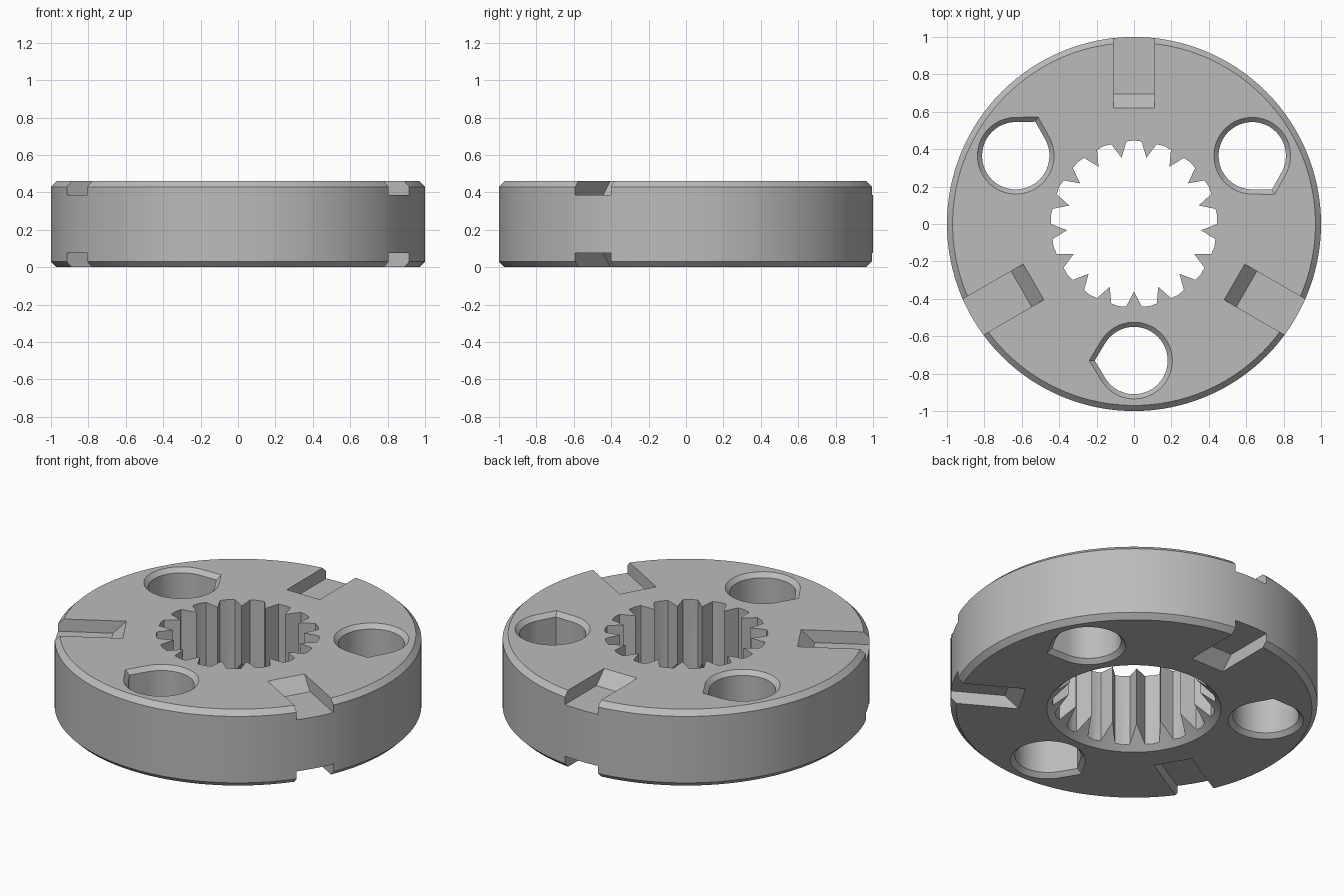
import bpy
import bmesh
from math import sin, cos, acos, pi, radians
from mathutils import Matrix

if "Cube" in bpy.data.objects:
    bpy.data.objects.remove(bpy.data.objects["Cube"])

HEIGHT = 0.46
CHAMFER = 0.03
TEETH = 17

steel = bpy.data.materials.new("grey_steel")
steel.use_nodes = True
steel.diffuse_color = (0.5, 0.5, 0.5, 1)
steel.node_tree.nodes["Principled BSDF"].inputs["Base Color"].default_value = (0.5, 0.5, 0.5, 1)


def loft(name, outline, levels, turn=Matrix()):
    """Solid from a 2D outline scaled at each (scale, z) level."""
    bm = bmesh.new()
    rings = [[bm.verts.new((x * s, y * s, z)) for x, y in outline] for s, z in levels]
    n = len(outline)
    bm.faces.new(rings[0][::-1])
    bm.faces.new(rings[-1])
    for low, high in zip(rings, rings[1:]):
        for i in range(n):
            j = (i + 1) % n
            bm.faces.new((low[i], low[j], high[j], high[i]))
    bm.transform(turn)
    bmesh.ops.recalc_face_normals(bm, faces=bm.faces)
    mesh = bpy.data.meshes.new(name)
    bm.to_mesh(mesh)
    bm.free()
    mesh.materials.append(steel)
    obj = bpy.data.objects.new(name, mesh)
    bpy.context.collection.objects.link(obj)
    return obj


def arc(radius, start, end, count):
    return [(radius * cos(start + (end - start) * i / count),
             radius * sin(start + (end - start) * i / count)) for i in range(count + 1)]


# Chamfered disc
circle = arc(1, 0, 2 * pi, 128)[:-1]
disc = loft("splined_disc", circle, [(1 - CHAMFER, 0), (1, CHAMFER),
                                     (1, HEIGHT - CHAMFER), (1 - CHAMFER, HEIGHT)])
cutters = []

# Splined bore with pointed teeth
spline = []
pitch = 2 * pi / TEETH
for i in range(TEETH):
    a = -pi / 2 + i * pitch
    for radius, offset in ((0.36, 0), (0.443, 0.25), (0.447, 0.5), (0.443, 0.75)):
        spline.append((radius * cos(a + offset * pitch), radius * sin(a + offset * pitch)))
cutters.append(loft("bore_cutter", spline, [(1, -0.1), (1, HEIGHT + 0.1)]))

# Lead-in cone under the bore
cutters.append(loft("cone_cutter", circle, [(0.495, -0.02), (0.3, 0.175)]))

# Teardrop holes, countersunk on both faces
R, TIP = 0.18, 0.21
a = acos(R / TIP)
teardrop = arc(R, a, 2 * pi - a, 48) + [(TIP, 0)]
wide = 0.23 / R
hole_levels = [(wide, -0.025), (1, 0.025), (1, HEIGHT - 0.025), (wide, HEIGHT + 0.025)]
for degrees in (30, 150, 270):
    turn = (Matrix.Rotation(radians(degrees), 4, "Z") @ Matrix.Translation((0.73, 0, 0))
            @ Matrix.Rotation(-pi / 2, 4, "Z"))
    cutters.append(loft("hole_cutter", teardrop, hole_levels, turn))

# Radial slots with a sloped inner end, on both faces
slot = [(0.695, 0.075), (1.2, 0.075), (1.2, -0.05), (0.57, -0.05)]
for degrees in (90, 210, 330):
    for flip in (False, True):
        profile = [(x, HEIGHT - z if flip else z) for x, z in slot]
        turn = Matrix.Rotation(radians(degrees), 4, "Z") @ Matrix.Rotation(pi / 2, 4, "X")
        cutters.append(loft("slot_cutter", profile, [(1, -0.11), (1, 0.11)], turn))

# Cut everything out of the disc
for cutter in cutters:
    mod = disc.modifiers.new("cut", "BOOLEAN")
    mod.operation = "DIFFERENCE"
    mod.solver = "EXACT"
    mod.object = cutter
cut_mesh = bpy.data.meshes.new_from_object(
    disc.evaluated_get(bpy.context.evaluated_depsgraph_get()))
disc.modifiers.clear()
disc.data = cut_mesh
for cutter in cutters:
    bpy.data.objects.remove(cutter)

bpy.ops.object.select_all(action="DESELECT")
disc.select_set(True)
bpy.context.view_layer.objects.active = disc
bpy.ops.object.shade_smooth_by_angle(angle=radians(20))
